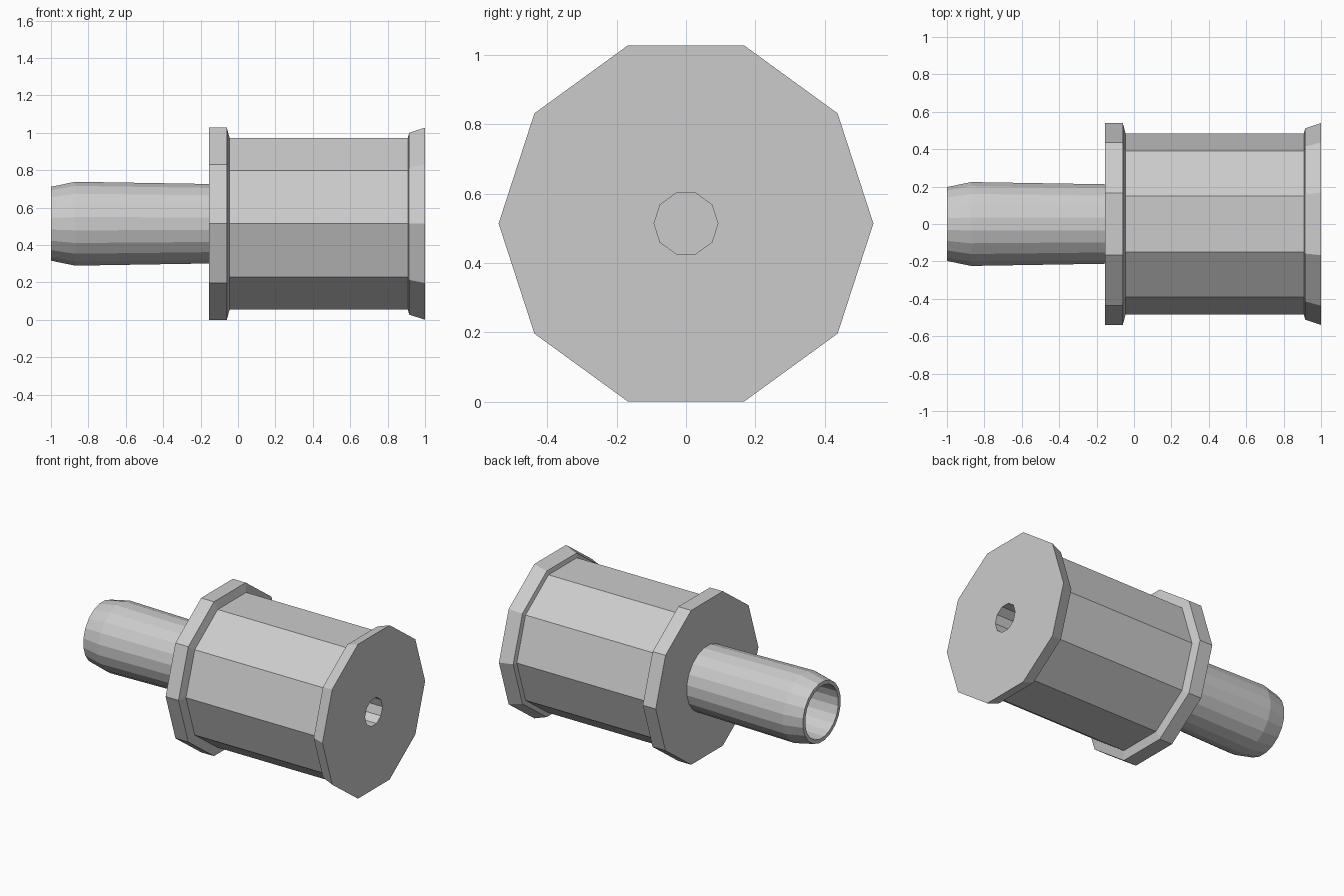
import bpy
import bmesh
import math

if "Cube" in bpy.data.objects:
    bpy.data.objects.remove(bpy.data.objects["Cube"])

AXIS_Z = 0.514

grey = bpy.data.materials.new("light grey")
grey.use_nodes = True
colour = (0.6, 0.6, 0.6, 1)
grey.diffuse_color = colour
grey.node_tree.nodes["Principled BSDF"].inputs["Base Color"].default_value = colour


def lathe(name, profile, sides, phase=0.0):
    """Turn (x, radius) points about the long axis; radius 0 closes an end."""
    bm = bmesh.new()
    rings = []
    for x, r in profile:
        if r == 0:
            rings.append([bm.verts.new((x, 0, AXIS_Z))] * sides)
            continue
        angles = [math.tau * (i + phase) / sides for i in range(sides)]
        rings.append([bm.verts.new((x, r * math.cos(a), AXIS_Z + r * math.sin(a)))
                      for a in angles])
    for a, b in zip(rings, rings[1:]):
        for i in range(sides):
            j = (i + 1) % sides
            corners = list(dict.fromkeys((a[i], a[j], b[j], b[i])))
            bm.faces.new(corners)
    bmesh.ops.recalc_face_normals(bm, faces=bm.faces)
    # Merge the flat fans on the closed ends
    bmesh.ops.dissolve_limit(bm, angle_limit=0.01, verts=bm.verts, edges=bm.edges)
    mesh = bpy.data.meshes.new(name)
    bm.to_mesh(mesh)
    bm.free()
    mesh.materials.append(grey)
    obj = bpy.data.objects.new(name, mesh)
    bpy.context.collection.objects.link(obj)
    return obj


# Ten-sided body: collar, barrel, flared end and blind hole
lathe("body", [(-0.155, 0), (-0.155, 0.54), (-0.06, 0.54), (-0.045, 0.483),
               (0.908, 0.483), (0.915, 0.511), (1.0, 0.54), (1.0, 0.092),
               (0.5, 0.092), (0.5, 0)], 10)

# Hollow stem with a tapered tip
lathe("stem", [(-0.15, 0.215), (-0.87, 0.227), (-1.0, 0.2), (-1.0, 0.175),
               (-0.2, 0.175), (-0.2, 0)], 20, 0.5)
